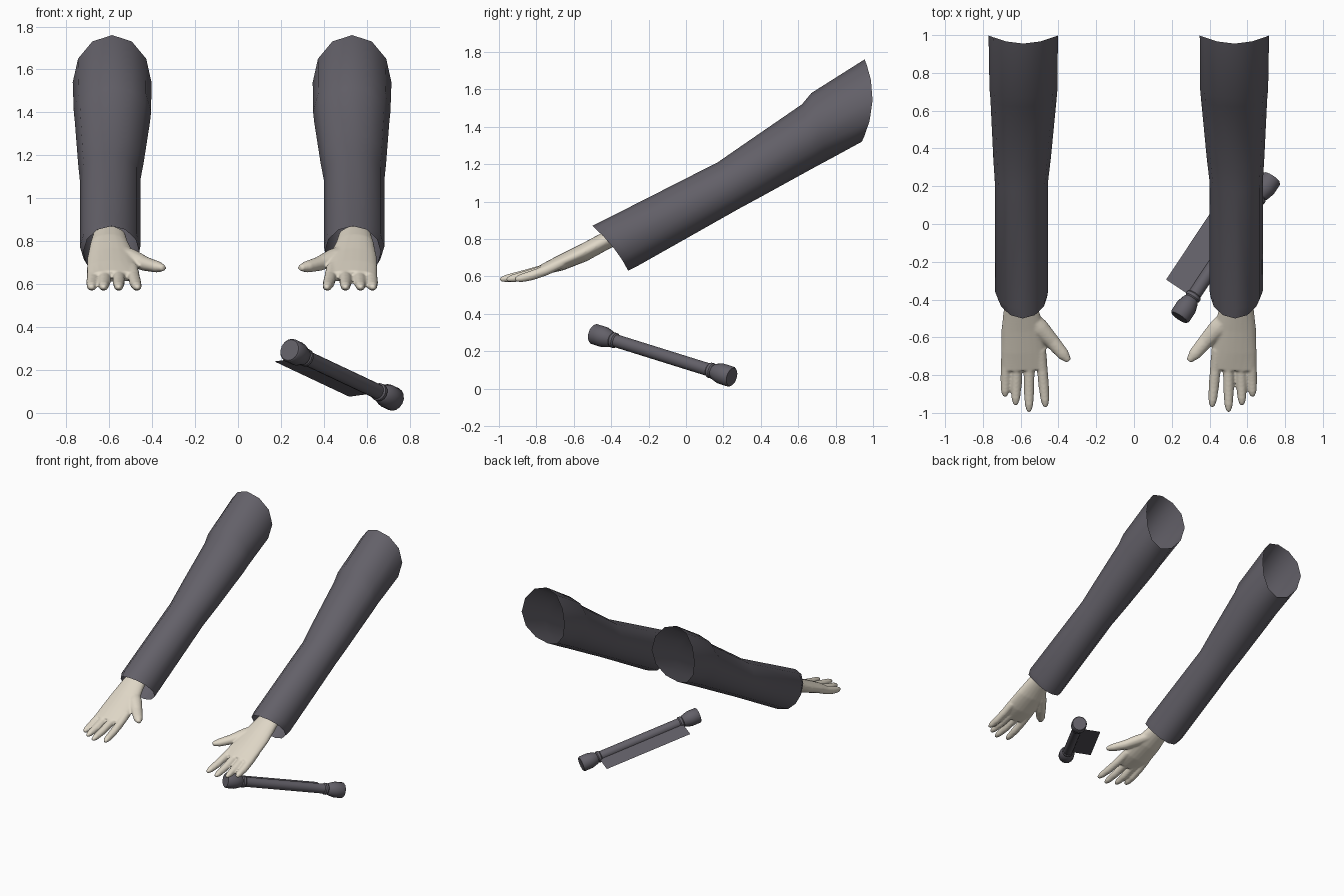
import bpy, bmesh, math
from mathutils import Vector

cube = bpy.data.objects.get("Cube")
if cube:
    bpy.data.objects.remove(cube)

MIRROR_X = -0.0275      # plane between the two arms


def material(name, rgb):
    m = bpy.data.materials.new(name)
    m.use_nodes = True
    m.diffuse_color = (*rgb, 1)
    bsdf = m.node_tree.nodes["Principled BSDF"]
    bsdf.inputs["Base Color"].default_value = (*rgb, 1)
    bsdf.inputs["Roughness"].default_value = 0.8
    return m


cloth = material("dark grey cloth", (0.125, 0.118, 0.14))
skin = material("pale skin", (0.74, 0.68, 0.57))


def loft(bm, rings, caps):
    """Bridge successive rings of points with quads."""
    loops = [[bm.verts.new(p) for p in ring] for ring in rings]
    for a, b in zip(loops, loops[1:]):
        for i in range(len(a)):
            j = (i + 1) % len(a)
            bm.faces.new((a[i], a[j], b[j], b[i]))
    if caps:
        bm.faces.new(loops[0][::-1])
        bm.faces.new(loops[-1])


def tube(bm, stations, sides=12):
    """Capped tube through (centre, half width, half thickness) stations."""
    pts = [Vector(s[0]) for s in stations]
    rings = []
    for i, (_, w, t) in enumerate(stations):
        along = (pts[min(i + 1, len(pts) - 1)] - pts[max(i - 1, 0)]).normalized()
        across = along.cross(Vector((0, 0, 1))).normalized()
        up = across.cross(along)
        angles = [math.tau * k / sides for k in range(sides)]
        rings.append([pts[i] + across * w * math.cos(a) + up * t * math.sin(a)
                      for a in angles])
    loft(bm, rings, True)


def finish(bm, name, mat, mirrored=False, angle=40):
    if mirrored:
        for v in bm.verts:
            v.co.x = 2 * MIRROR_X - v.co.x
    bmesh.ops.recalc_face_normals(bm, faces=bm.faces)
    mesh = bpy.data.meshes.new(name)
    bm.to_mesh(mesh)
    bm.free()
    mesh.materials.append(mat)
    ob = bpy.data.objects.new(name, mesh)
    bpy.context.collection.objects.link(ob)
    bpy.ops.object.select_all(action="DESELECT")
    ob.select_set(True)
    bpy.context.view_layer.objects.active = ob
    bpy.ops.object.shade_smooth_by_angle(angle=math.radians(angle))
    return ob


# Sleeve rings: top (y, z), bottom (y, z), outer x, inner x, backward bow of sides
SLEEVE = [
    ((-0.50, 0.87), (-0.31, 0.63), -0.72, -0.46, 0.02),
    ((-0.45, 0.895), (-0.26, 0.655), -0.737, -0.455, 0.0),
    ((0.17, 1.21), (0.28, 0.96), -0.737, -0.455, 0.0),
    ((0.30, 1.30), (0.40, 1.025), -0.745, -0.44, 0.0),
    ((0.62, 1.52), (0.70, 1.19), -0.76, -0.41, 0.0),
    ((0.67, 1.58), (0.76, 1.222), -0.765, -0.405, 0.0),
    ((0.955, 1.76), (0.94, 1.32), -0.77, -0.403, 0.05),
]


def sleeve(name, mirrored):
    rings = []
    for top, bottom, x0, x1, bow in SLEEVE:
        ring = []
        for k in range(12):
            a = math.tau * k / 12
            f = (1 + math.cos(a)) / 2
            s = math.sin(a)
            ring.append(((x0 + x1) / 2 + (x1 - x0) / 2 * s,
                         bottom[0] + (top[0] - bottom[0]) * f + bow * s * s,
                         bottom[1] + (top[1] - bottom[1]) * f))
        rings.append(ring)
    bm = bmesh.new()
    loft(bm, rings, False)
    finish(bm, name, cloth, mirrored, 60)


def hand(name, mirrored):
    bm = bmesh.new()
    # Wrist and palm
    tube(bm, [((-0.60, -0.34, 0.83), 0.075, 0.045),
              ((-0.60, -0.43, 0.79), 0.088, 0.047),
              ((-0.59, -0.55, 0.725), 0.112, 0.048),
              ((-0.585, -0.67, 0.672), 0.12, 0.042),
              ((-0.58, -0.77, 0.635), 0.118, 0.028)], 20)
    # Fingers from little to index: base x, tip x, tip y
    for bx, tx, ty in ((-0.673, -0.683, -0.915), (-0.618, -0.627, -0.96),
                       (-0.555, -0.556, -0.995), (-0.495, -0.468, -0.97)):
        base, tip = Vector((bx, -0.66, 0.675)), Vector((tx, ty, 0.583))
        stations = []
        for f, r in ((0, 0.03), (0.35, 0.029), (0.65, 0.028),
                     (0.88, 0.023), (0.97, 0.015), (1, 0.008)):
            p = base.lerp(tip, f)
            p.z -= 0.012 * math.sin(math.pi * f)
            stations.append((p, r, r * 0.95))
        tube(bm, stations)
    # Thumb
    tube(bm, [((-0.56, -0.48, 0.755), 0.04, 0.035),
              ((-0.50, -0.55, 0.725), 0.05, 0.04),
              ((-0.435, -0.62, 0.695), 0.04, 0.034),
              ((-0.375, -0.69, 0.68), 0.033, 0.027),
              ((-0.345, -0.725, 0.675), 0.016, 0.014)])
    ob = finish(bm, name, skin, mirrored)
    # Fuse the overlapping shapes into one soft surface
    fuse = ob.modifiers.new("fuse", "REMESH")
    fuse.mode = "VOXEL"
    fuse.voxel_size = 0.007
    fuse.use_smooth_shade = True
    soften = ob.modifiers.new("soften", "SMOOTH")
    soften.factor = 0.5
    soften.iterations = 5


for side, mirrored in (("right", False), ("left", True)):
    sleeve(side + "_sleeve", mirrored)
    hand(side + "_hand", mirrored)

# Rod with a flared knob and collar at each end
start, end = Vector((0.24, -0.495, 0.293)), Vector((0.73, 0.245, 0.062))
axis = (end - start).normalized()
length = (end - start).length
profile = [(0, 0.05), (0.008, 0.056), (0.07, 0.056), (0.115, 0.043), (0.122, 0.036),
           (0.129, 0.042), (0.145, 0.042), (0.152, 0.035)]
profile += [(length - s, r) for s, r in reversed(profile)]
bm = bmesh.new()
tube(bm, [(start + axis * s, r, r) for s, r in profile], 16)
finish(bm, "rod", cloth)

# Flat banner sheet hanging off one side of the rod
out = Vector((-0.141, 0.093, -0.02))
near, far = start + axis * 0.133, start + axis * 0.785
bm = bmesh.new()
bm.faces.new([bm.verts.new(p) for p in (near, far, far + out, near + out)])
finish(bm, "rod_sheet", cloth)
